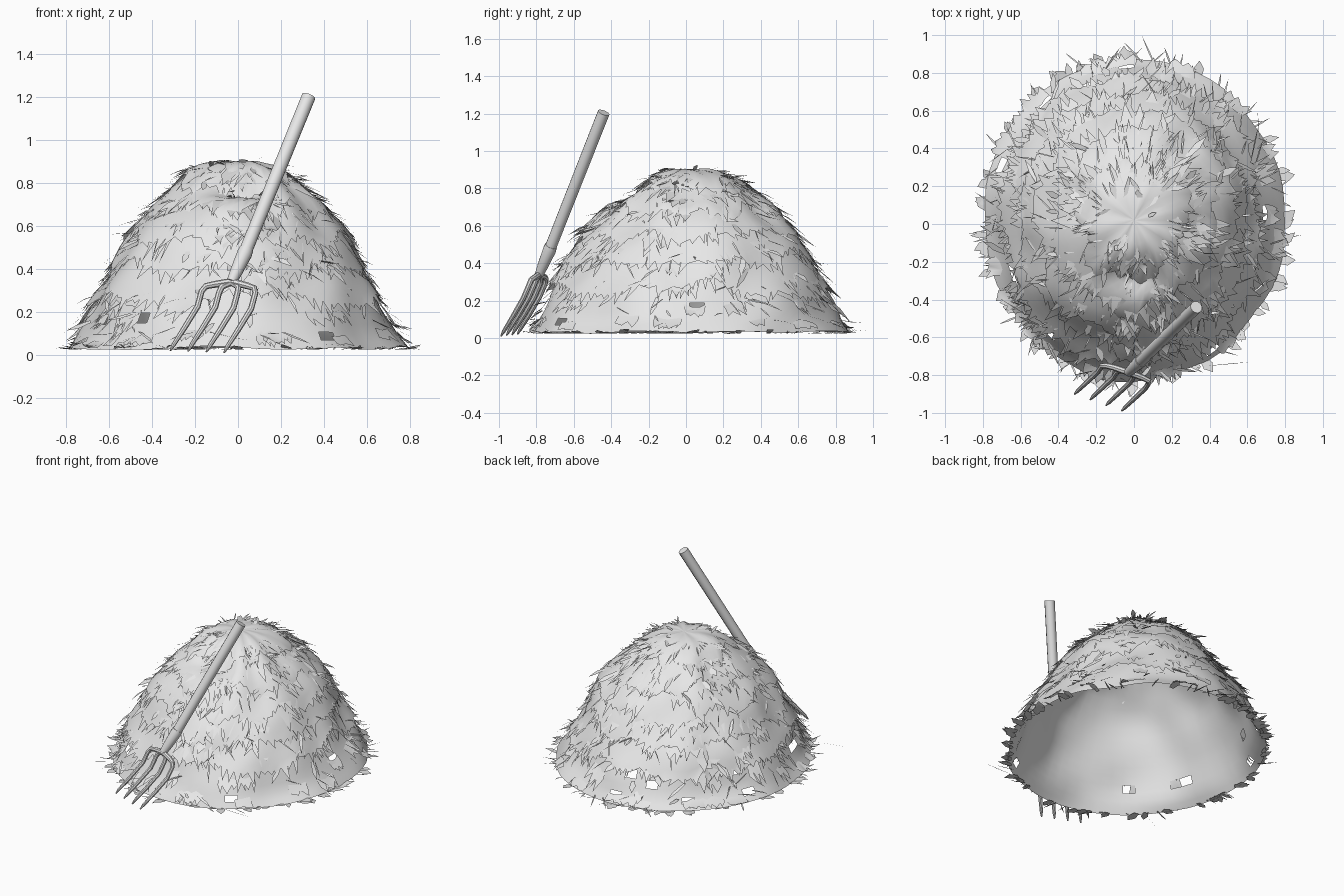
import bpy, bmesh, math, random
from mathutils import Vector, noise

if "Cube" in bpy.data.objects:
    bpy.data.objects.remove(bpy.data.objects["Cube"])
random.seed(11)
rnd = random.uniform

mat = bpy.data.materials.new("light_grey")
mat.use_nodes = True
mat.diffuse_color = (0.8, 0.8, 0.8, 1)
mat.node_tree.nodes["Principled BSDF"].inputs["Base Color"].default_value = (0.8, 0.8, 0.8, 1)

# Mound outline from the ground up: radius, height
OUTLINE = [(.85, .03), (.8, .1), (.755, .19), (.71, .29), (.65, .4), (.59, .5),
           (.515, .6), (.425, .7), (.31, .79), (.2, .855), (.1, .885), (0, .89)]


def mound(s, a, lift=0.0):
    """Point on the mound: s runs from ground (0) to peak (1), a is the angle."""
    f = max(0, min(s, 1)) * (len(OUTLINE) - 1)
    i = min(int(f), len(OUTLINE) - 2)
    (r0, z0), (r1, z1) = OUTLINE[i], OUTLINE[i + 1]
    r, z = r0 + (r1 - r0) * (f - i), z0 + (z1 - z0) * (f - i)
    n = Vector((z1 - z0, r0 - r1)).normalized()
    bump = noise.noise(Vector((2.5 * math.cos(a), 2.5 * math.sin(a), 5 * s)))
    lift += .035 * bump * min(1, 3 * (1 - s))
    r, z = r + n.x * lift, max(.025, z + n.y * lift)
    squash = .94 - .05 * math.sin(math.pi * min(max(s, 0), 1))
    p = Vector((squash * r * math.cos(a), r * math.sin(a) + .02, z))
    # Hollow just below the front of the crown
    d = (p.x / .13) ** 2 + ((p.y + .27) / .07) ** 2
    p.z -= .08 * math.exp(-d)
    return p


def finish(bm, name):
    mesh = bpy.data.meshes.new(name)
    bm.to_mesh(mesh)
    bm.free()
    for f in mesh.polygons:
        f.use_smooth = True
    mesh.materials.append(mat)
    obj = bpy.data.objects.new(name, mesh)
    bpy.context.collection.objects.link(obj)


def shell(bm, s0, s1, rows, cols, lift0, lift1, holes=0.0, wave=0.0):
    """Band of mound surface with a wavy lower edge; returns its bottom row."""
    grid = []
    for j in range(rows + 1):
        t, row = j / rows, []
        for i in range(cols):
            a = math.tau * i / cols
            w = wave * noise.noise(Vector((3 * math.cos(a), 3 * math.sin(a), 20 * s0)))
            s = s0 + w + (s1 - s0 - w) * t
            row.append(bm.verts.new(mound(s, a, lift0 + (lift1 - lift0) * t)))
        grid.append(row)
    for j in range(rows):
        for i in range(cols):
            if 0 < j < 5 and random.random() < holes:
                continue
            k = (i + 1) % cols
            bm.faces.new((grid[j][i], grid[j][k], grid[j + 1][k], grid[j + 1][i]))
    return grid[0]


# Hollow mound body with a few torn holes near the bottom
bm = bmesh.new()
shell(bm, 0, 1, 22, 60, 0, 0, .045)
bmesh.ops.remove_doubles(bm, verts=bm.verts, dist=.0005)
finish(bm, "hay_mound")

# Overlapping thatch layers with ragged lower edges
for n, (s0, s1) in enumerate([(.23, .4), (.36, .54), (.49, .67), (.61, .8), (.74, 1)]):
    bm = bmesh.new()
    cols = 104 - 14 * n
    rim = shell(bm, s0, s1, 5, cols, .026, .012 if n == 4 else .004, 0, .09)
    for i in range(cols):
        p, q = rim[i].co, rim[(i + 1) % cols].co
        drop = rnd(.01, .03) if random.random() < .55 else rnd(.03, .075)
        out = Vector((p.x, p.y, 0)).normalized()
        tip = p.lerp(q, rnd(-.4, 1.4)) + out * drop * rnd(.3, 1.1) - Vector((0, 0, drop))
        bm.faces.new((rim[i], bm.verts.new(tip), rim[(i + 1) % cols]))
    finish(bm, f"thatch_layer_{n + 1}")


def blade(bm, p, q, w, side):
    """Flat pointed straw from p to q."""
    m = p.lerp(q, .55) + Vector((0, 0, rnd(-.004, .008)))
    pts = [p - side * w * .6, m - side * w, q, m + side * w, p + side * w * .6]
    bm.faces.new([bm.verts.new(v) for v in pts])


def card(bm, s, a, width, drop, flare):
    """Ragged flap of hay hanging from the surface and lifting at its lower edge."""
    count = random.randint(3, 5)
    top, low = [], []
    for i in range(count):
        b = a + width * (i / (count - 1) - .5)
        h = drop * rnd(.5, 1)
        top.append(bm.verts.new(mound(s + rnd(0, .03), b, .004)))
        low.append(bm.verts.new(mound(s - h * .5, b + rnd(-.02, .02), flare * .4)))
    for i in range(count - 1):
        bm.faces.new((low[i], low[i + 1], top[i + 1], top[i]))
        tip = bm.verts.new(mound(s - drop * rnd(.7, 1.3), a + width * rnd(-.1, .1)
                                 + width * ((i + .5) / (count - 1) - .5), flare * rnd(.5, 1.2)))
        bm.faces.new((low[i], tip, low[i + 1]))


# Ragged flaps over the sides and along the foot
bm = bmesh.new()
for i in range(150):
    s = rnd(.12, .86)
    card(bm, s, rnd(0, math.tau), rnd(.08, .2) / (1.25 - s), rnd(.05, .11), rnd(.03, .06))
finish(bm, "hay_flaps")
bm = bmesh.new()
for i in range(26):
    card(bm, rnd(.03, .09), rnd(0, math.tau), rnd(.08, .2), rnd(.06, .1), rnd(.02, .06))
finish(bm, "foot_flaps")

# Loose straws sticking out of the sides
bm = bmesh.new()
for i in range(320):
    a, s = rnd(0, math.tau), rnd(.06, .85)
    wide = random.random() < .3
    p = mound(s, a, .015)
    q = mound(s - rnd(.04, .11), a + rnd(-.16, .16), rnd(.03, .085))
    side = Vector((-math.sin(a), math.cos(a), rnd(-.5, .5))).normalized()
    blade(bm, p, q, rnd(.012, .024) if wide else rnd(.003, .007), side)
finish(bm, "loose_straw")

# Crumpled tuft on the crown, thicker over the hollow
bm = bmesh.new()
for i in range(44):
    front = i % 3 == 0
    a = rnd(-2.3, -.9) if front else rnd(0, math.tau)
    s = rnd(.82, .87) if front else rnd(.8, .93)
    p = mound(s, a, .012)
    q = mound(s - rnd(.03, .1), a + rnd(-.4, .4), rnd(.02, .055))
    blade(bm, p, q, rnd(.008, .026), Vector((-math.sin(a), math.cos(a), rnd(-.4, .4))))
finish(bm, "crown_tuft")

# Straw lying on the ground around the rim
bm = bmesh.new()
for i in range(95):
    a = rnd(0, math.tau)
    p = mound(0, a, -.03)
    turn = a + rnd(-.9, .9)
    wide = random.random() < .5
    size = rnd(.06, .11) if wide else rnd(.06, .13)
    q = p + Vector((math.cos(turn), math.sin(turn), rnd(-.02, .25))) * size
    q.z = max(q.z, .02)
    blade(bm, p, q, rnd(.015, .032) if wide else rnd(.003, .006),
          Vector((-math.sin(turn), math.cos(turn), 0)))
for x, y, tx, ty in [(.12, .82, .04, 1), (.05, .85, -.06, .97), (-.27, .83, -.37, .91),
                     (-.6, -.6, -.76, -.67), (.4, -.75, .62, -.73)]:
    blade(bm, Vector((x, y, .05)), Vector((tx, ty, .035)), .006, Vector((.7, .3, 0)))
finish(bm, "ground_straw")


def tube(name, path, sides=2):
    """Round bar through (point, radius) pairs."""
    cu = bpy.data.curves.new(name, "CURVE")
    cu.dimensions = "3D"
    cu.bevel_depth = 1
    cu.bevel_resolution = sides
    cu.use_fill_caps = True
    sp = cu.splines.new("POLY")
    sp.points.add(len(path) - 1)
    for pt, (co, r) in zip(sp.points, path):
        pt.co = (*co, 1)
        pt.radius = r
    cu.materials.append(mat)
    obj = bpy.data.objects.new(name, cu)
    bpy.context.collection.objects.link(obj)
    bpy.ops.object.select_all(action="DESELECT")
    obj.select_set(True)
    bpy.context.view_layer.objects.active = obj
    bpy.ops.object.convert(target="MESH")
    bpy.ops.object.shade_smooth_by_angle(angle=math.radians(40))


# Pitchfork leaning on the front
top, joint, neck = Vector((.33, -.44, 1.205)), Vector((.03, -.73, .47)), Vector((-.03, -.785, .34))
tube("fork_handle", [(top, .033), (joint, .031)], 4)
tube("fork_socket", [(joint.lerp(top, .03), .034), (joint, .036),
                     (joint.lerp(neck, .6), .03), (neck, .024)], 4)
centre, across = Vector((-.045, -.795, .28)), Vector((.25, -.088, -.01))
down = Vector((-.145, -.15, -.265))
for i, k in enumerate((-.5, -.17, .17, .5)):
    root = centre + across * k
    path = [(neck, .018),
            (centre + across * k * .6 + Vector((.012, .01, .045)), .016),
            (centre + across * k * .9 + Vector((.008, .006, .035)), .015),
            (root + Vector((0, 0, .01)), .014), (root + down * .2 + Vector((.01, 0, -.008)), .014),
            (root + down * .6 + Vector((.008, .004, 0)), .013),
            (root + down * .9, .01), (root + down, .004)]
    tube(f"fork_tine_{i + 1}", path)
